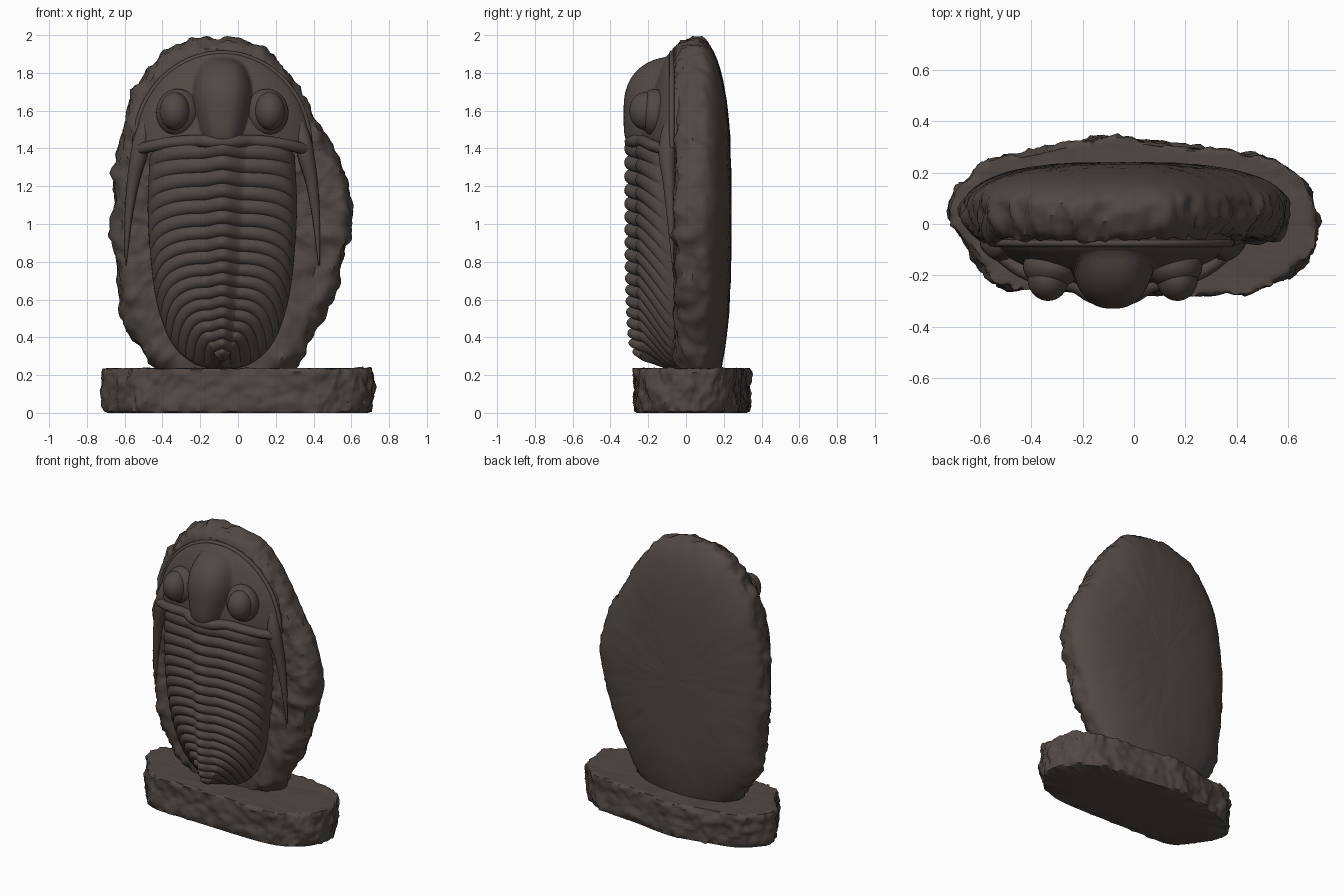
import bpy, bmesh, math
from mathutils import Vector, noise

cube = bpy.data.objects.get("Cube")
if cube:
    bpy.data.objects.remove(cube, do_unlink=True)

AXIS_X = -0.083  # the fossil sits a little to one side of the slab

stone = bpy.data.materials.new("dark brown stone")
stone.use_nodes = True
colour = (0.082, 0.065, 0.057, 1)
stone.diffuse_color = colour
bsdf = stone.node_tree.nodes["Principled BSDF"]
bsdf.inputs["Base Color"].default_value = colour
bsdf.inputs["Roughness"].default_value = 0.8


def finish(obj, angle=50):
    obj.data.materials.clear()
    obj.data.materials.append(stone)
    bpy.ops.object.select_all(action="DESELECT")
    obj.select_set(True)
    bpy.context.view_layer.objects.active = obj
    bpy.ops.object.shade_smooth_by_angle(angle=math.radians(angle))


def spline(points, t, closed=False):
    """Point at t (0 to 1) on a smooth curve through the points."""
    n = len(points)
    f = t * (n if closed else n - 1)
    i = int(f) if closed else min(int(f), n - 2)
    f -= i

    def at(k):
        return Vector(points[k % n] if closed else points[max(0, min(n - 1, k))])
    a, b, c, d = at(i - 1), at(i), at(i + 1), at(i + 2)
    return b + (c - a) * f / 2 + (a - b * 2.5 + c * 2 - d / 2) * f**2 + ((b - c) * 1.5 + (d - a) / 2) * f**3


def surface(name, rows, closed=True, rough=None, angle=50):
    """Skin rows of points; closed rows wrap round, rough gives chipping depth."""
    bm = bmesh.new()
    grid = [[bm.verts.new(p) for p in row] for row in rows]
    cols = len(rows[0])
    for a, b in zip(grid, grid[1:]):
        for j in range(cols if closed else cols - 1):
            k = (j + 1) % cols
            bm.faces.new((a[j], a[k], b[k], b[j]))
    bmesh.ops.remove_doubles(bm, verts=bm.verts, dist=0.0004)
    bmesh.ops.recalc_face_normals(bm, faces=bm.faces)
    if sum(f.normal.y * f.calc_area() for f in bm.faces) > 0.01:
        bmesh.ops.reverse_faces(bm, faces=bm.faces)
    bm.normal_update()
    if rough:
        moves = [(v, v.normal.copy() * rough(v.co)) for v in bm.verts]
        for v, m in moves:
            v.co += m
    mesh = bpy.data.meshes.new(name)
    bm.to_mesh(mesh)
    bm.free()
    obj = bpy.data.objects.new(name, mesh)
    bpy.context.collection.objects.link(obj)
    finish(obj, angle)


def chips(p, freq):
    return noise.fractal(p * freq, 0.6, 2.1, 4)


def tube(name, points, radii, steps=40):
    """Tapered round bar along a smooth path."""
    curve = bpy.data.curves.new(name, "CURVE")
    curve.dimensions = "3D"
    curve.bevel_depth = 1
    curve.bevel_resolution = 3
    curve.use_fill_caps = True
    line = curve.splines.new("POLY")
    line.points.add(steps)
    for i in range(steps + 1):
        p = spline(points, i / steps)
        line.points[i].co = (p.x + AXIS_X, p.y, p.z, 1)
        line.points[i].radius = spline([(r, 0) for r in radii], i / steps).x
    obj = bpy.data.objects.new(name, curve)
    bpy.context.collection.objects.link(obj)
    bpy.ops.object.select_all(action="DESELECT")
    obj.select_set(True)
    bpy.context.view_layer.objects.active = obj
    bpy.ops.object.convert(target="MESH")
    finish(bpy.context.object)


def ball(name, centre, size):
    bpy.ops.mesh.primitive_uv_sphere_add(segments=40, ring_count=24, radius=1)
    obj = bpy.context.object
    obj.name = name
    for v in obj.data.vertices:
        v.co = v.co * Vector(size) + Vector(centre) + Vector((AXIS_X, 0, 0))
    finish(obj)


# Base: irregular flat stone with chipped sides
base_outline = [(-0.72, 0.05), (-0.6, 0.22), (-0.36, 0.29), (-0.1, 0.335), (0.2, 0.3),
                (0.5, 0.265), (0.65, 0.17), (0.715, 0.02), (0.675, -0.13), (0.54, -0.235),
                (0.36, -0.27), (0, -0.265), (-0.3, -0.255), (-0.5, -0.245), (-0.6, -0.16)]
base_rings = [(i / 12, 0.235) for i in range(12)] + [(0.96, 0.236), (0.99, 0.23), (1, 0.215)]
base_rings += [(1, 0.2 - 0.016 * i) for i in range(11)]
base_rings += [(0.985, 0.012), (0.96, 0), (0.6, 0), (0, 0)]
loop = [spline(base_outline, i / 240, True) for i in range(240)]
surface("base", [[(p.x * s, p.y * s, z) for p in loop] for s, z in base_rings],
        rough=lambda p: 0.02 * chips(p, 10) if 0.01 < p.z < 0.232 else 0.004 * chips(p, 9) * (p.z > 0.1))

# Slab: rough front face and rim, smooth domed back
slab_outline = [(-0.1, 0.03), (-0.41, 0.22), (-0.59, 0.45), (-0.645, 0.75), (-0.665, 1.05),
                (-0.645, 1.35), (-0.595, 1.62), (-0.48, 1.82), (-0.35, 1.94), (-0.15, 1.985),
                (0.12, 1.945), (0.28, 1.79), (0.43, 1.53), (0.54, 1.32), (0.605, 1.08),
                (0.55, 0.78), (0.44, 0.48), (0.25, 0.2)]
slab_rings = [(i / 30, -0.06) for i in range(28)]
slab_rings += [(0.93, -0.052), (0.955, -0.036), (0.975, -0.015), (0.99, 0.01), (1, 0.035), (1, 0.06)]
for i in range(1, 21):
    s = math.cos(i / 20 * math.pi / 2)
    slab_rings.append((s, 0.065 + 0.175 * math.sqrt(1 - s**3)))
loop = [spline(slab_outline, i / 260, True) for i in range(260)]
mid_x, mid_z = -0.05, 1.05


def slab_rough(p):
    edge = max(0, min(1, (0.13 - p.y) / 0.06))
    return (0.003 + 0.021 * edge) * chips(p, 9)


surface("slab", [[(mid_x + (p.x - mid_x) * s, y, mid_z + (p.y - mid_z) * s) for p in loop]
                 for s, y in slab_rings], rough=slab_rough)

# Body: ringed axis, side lobes rolling over to steep flanks, ribs fanning at the tail
SEGMENTS = 18
edge_path = [(0.385, 1.35), (0.395, 1.08), (0.38, 0.82), (0.345, 0.58),
             (0.27, 0.375), (0.15, 0.262), (0, 0.225)]


def body_point(u, v):
    side, a = (1 if u > 0 else -1), abs(u)
    cap = math.sqrt(max(0, 1 - (max(0, v - 0.88) / 0.12) ** 2))
    axis_w = (0.125 - 0.075 * v) * cap
    axis_z = 1.43 - 1.15 * (1.2 * v - 0.2 * v * v)
    edge = spline(edge_path, v)
    rib = math.sin(math.pi * ((v * SEGMENTS) % 1)) ** 0.7
    shoulder = 0.25 * (1 - 0.12 * v**4)
    if a <= 0.3:
        k = a / 0.3
        x, z = axis_w * k, axis_z + 0.008 * math.cos(math.pi * k)
        h = shoulder + 0.055 * cap * (0.5 + 0.5 * math.cos(math.pi * k)) ** 0.7 + 0.022 * rib
    else:
        t = min(1, (a - 0.3) / 0.68)
        turn = t * math.pi / 2
        x = axis_w + (edge.x - axis_w) * math.sin(turn) ** 0.95
        z = axis_z - 0.008 + (edge.y - axis_z + 0.008) * t**2.2
        h = 0.07 + (shoulder - 0.07) * math.cos(turn) ** 0.75 + 0.019 * rib * (1 - 0.4 * t)
        if a > 0.985:
            h = 0.02
    return (side * x + AXIS_X, -h, z)


surface("ribbed_body", [[body_point(j / 50 - 1, i / 216) for j in range(101)]
                        for i in range(217)], closed=False, angle=60)

# Head shield: half-oval dome with a swollen central lobe and a short rear wall
HEAD_Z = 1.405


def head_point(t, angle):
    c, s = math.cos(angle), math.sin(angle)
    r = min(t, 1)
    x, z = 0.465 * c * r, HEAD_Z + (0.505 if s > 0 else 0.04) * s * r
    cheek = 0.075 + 0.2 * (1 - r) ** 0.62
    lobe_w = 0.13 + 0.045 * math.sin(min(1, max(0, (z - 1.45) / 0.28)) * math.pi / 2)
    along = ((z - 1.6) / 0.285) ** 2 if z > 1.6 else ((1.6 - z) / 0.25) ** 4
    lobe = 0.075 + 0.255 * math.sqrt(max(0, 1 - abs(x / lobe_w) ** 2.6 - along ** 1.25))
    h = 0.02 if t > 1 else max(cheek, lobe)
    return (AXIS_X + x, -h, z)


surface("head_shield", [[head_point(i / 60, math.tau * j / 180) for j in range(180)]
                        for i in range(62)], angle=60)
tube("head_rim", [(0.465 * math.cos(a), -0.075, HEAD_Z + 0.5 * math.sin(a))
                  for a in [math.pi * i / 16 for i in range(17)]], [0.014, 0.014], 64)
rear = [(0.44, -0.115, 1.395), (0.36, -0.175, 1.415), (0.26, -0.215, 1.432),
        (0.15, -0.235, 1.44), (0.08, -0.275, 1.437)]
tube("rear_head_border", [(-x, y, z) for x, y, z in rear] + [(0, -0.292, 1.435)] + rear[::-1],
     [0.03, 0.034, 0.03])

# Eyes and long cheek spines, one of each per side
for side, label in ((1, "left"), (-1, "right")):
    ball(label + "_eye_mound", (side * 0.235, -0.165, 1.59), (0.115, 0.085, 0.125))
    ball(label + "_eye", (side * 0.252, -0.215, 1.598), (0.08, 0.085, 0.1))
    spine = [(0.405, -0.085, 1.56), (0.425, -0.095, 1.46), (0.443, -0.1, 1.36),
             (0.473, -0.09, 1.22), (0.498, -0.08, 1.02), (0.512, -0.07, 0.78)]
    tube(label + "_cheek_spine", [(side * x, y, z) for x, y, z in spine],
         [0.02, 0.042, 0.045, 0.033, 0.02, 0.004])
